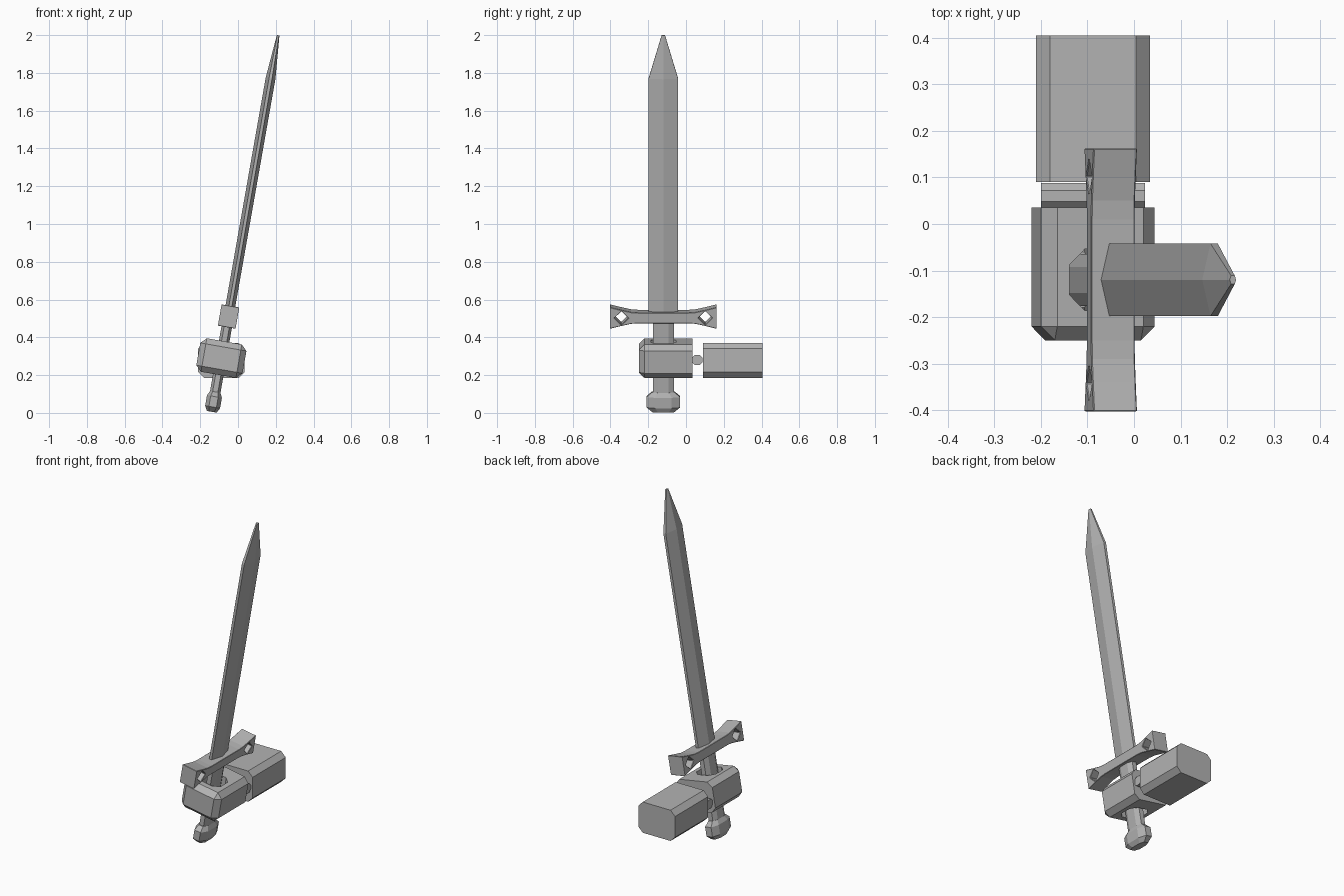
import bpy, bmesh, math
from mathutils import Matrix

if "Cube" in bpy.data.objects:
    bpy.data.objects.remove(bpy.data.objects["Cube"])

GREY = (0.45, 0.45, 0.45, 1)
mat = bpy.data.materials.new("plain_grey")
mat.use_nodes = True
mat.diffuse_color = GREY
mat.node_tree.nodes["Principled BSDF"].inputs["Base Color"].default_value = GREY

TILT = Matrix.Rotation(math.radians(10), 4, 'Y')
SWORD = Matrix.Translation((-0.05, -0.12, 0.51)) @ TILT   # origin at guard centre


def add_object(name, bm, matrix=Matrix()):
    bmesh.ops.recalc_face_normals(bm, faces=bm.faces)
    mesh = bpy.data.meshes.new(name)
    bm.to_mesh(mesh)
    bm.free()
    mesh.materials.append(mat)
    ob = bpy.data.objects.new(name, mesh)
    bpy.context.collection.objects.link(ob)
    ob.matrix_world = matrix
    return ob


def loft(name, rings, matrix):
    """Skin a list of equal-sized point rings and cap both ends."""
    bm = bmesh.new()
    loops = [[bm.verts.new(p) for p in ring] for ring in rings]
    n = len(loops[0])
    for a, b in zip(loops, loops[1:]):
        for i in range(n):
            j = (i + 1) % n
            bm.faces.new((a[i], a[j], b[j], b[i]))
    bm.faces.new(loops[0])
    bm.faces.new(loops[-1])
    return add_object(name, bm, matrix)


def octagon(hx, hy, z):
    """Octagonal ring: a rectangle with cut corners."""
    a, b = hx * 0.5, hy * 0.5
    return [(hx, -b, z), (hx, b, z), (a, hy, z), (-a, hy, z),
            (-hx, b, z), (-hx, -b, z), (-a, -hy, z), (a, -hy, z)]


def chamfered_block(name, size, y0, y1, cut, cut_front, matrix):
    """Box along y with cut long edges, and optionally a cut front rim."""
    bm = bmesh.new()
    bmesh.ops.create_cube(bm, size=1)
    for v in bm.verts:
        v.co.x *= size[0]
        v.co.z *= size[1]
        v.co.y = y0 if v.co.y < 0 else y1
    edges = []
    for e in bm.edges:
        a, b = (v.co for v in e.verts)
        along = abs(a.y - b.y) > 0.01
        front = max(a.y, b.y) < y0 + 0.01
        if along or (cut_front and front):
            edges.append(e)
    bmesh.ops.bevel(bm, geom=edges, offset=cut, segments=1, affect='EDGES')
    return add_object(name, bm, matrix)


# Blade: flattened six-sided section, narrowing to the point
def blade_ring(width, ridge, edge, z):
    return [(ridge, 0, z), (edge, width, z), (-edge, width, z),
            (-ridge, 0, z), (-edge, -width, z), (edge, -width, z)]


loft("blade", [blade_ring(0.078, 0.026, 0.008, 0.0),
               blade_ring(0.078, 0.026, 0.008, 1.28),
               blade_ring(0.009, 0.007, 0.004, 1.512)], SWORD)

# Grip and pommel
loft("grip", [octagon(0.028, 0.056, z) for z in (-0.42, 0)], SWORD)
loft("pommel", [octagon(0.026, 0.058, -0.512), octagon(0.04, 0.088, -0.486),
                octagon(0.04, 0.088, -0.43), octagon(0.028, 0.06, -0.405)], SWORD)

# Crossguard: flared outline with a diamond hole near each end
half = [(0.2825, 0.0575), (0.22, 0.042), (0.17, 0.031), (0.13, 0.028)]
top = half + [(-y, z) for y, z in reversed(half)]
outline = top + [(y, -z) for y, z in reversed(top)]
R = 0.037
holes = [[(s * 0.222 + R, 0), (s * 0.222, R), (s * 0.222 - R, 0), (s * 0.222, -R)]
         for s in (-1, 1)]
curve = bpy.data.curves.new("guard_outline", 'CURVE')
curve.dimensions = '2D'
curve.fill_mode = 'BOTH'
curve.extrude = 0.0475
for pts in [outline] + holes:
    sp = curve.splines.new('POLY')
    sp.points.add(len(pts) - 1)
    for p, (u, v) in zip(sp.points, pts):
        p.co = (u, v, 0, 1)
    sp.use_cyclic_u = True
tmp = bpy.data.objects.new("guard_outline", curve)
bpy.context.collection.objects.link(tmp)
bpy.context.view_layer.update()
flat = bpy.data.meshes.new_from_object(
    tmp.evaluated_get(bpy.context.evaluated_depsgraph_get()))
bm = bmesh.new()
bm.from_mesh(flat)
bpy.data.objects.remove(tmp)
bpy.data.meshes.remove(flat)
bmesh.ops.remove_doubles(bm, verts=bm.verts, dist=0.0005)
for f in bm.faces:
    f.smooth = False
    f.material_index = 0
# Outline axes become y and z, thickness becomes x
bm.transform(Matrix(((0, 0, 1, 0), (1, 0, 0, 0), (0, 1, 0, 0), (0, 0, 0, 1))))
guard = add_object("crossguard", bm, SWORD)
bev = guard.modifiers.new("soft_edges", 'BEVEL')
bev.width = 0.006
bev.segments = 1
bev.limit_method = 'ANGLE'
bev.angle_limit = math.radians(40)

# Hand: tilted block gripping the sword, pierced by an octagonal channel
hand = chamfered_block("hand", (0.248, 0.18), -0.25, 0.035, 0.03, True,
                       Matrix.Translation((-0.088, 0, 0.29)) @ TILT)
cutter = loft("hand_channel_cutter",
              [octagon(0.066, 0.066, z) for z in (-0.36, -0.08)], SWORD)
cutter.hide_render = True
cutter.hide_viewport = True
cutter.display_type = 'WIRE'
cut = hand.modifiers.new("channel", 'BOOLEAN')
cut.object = cutter
cut.operation = 'DIFFERENCE'
cut.solver = 'EXACT'

# Wrist hinge: octagonal pin across the joint
bm = bmesh.new()
bmesh.ops.create_cone(bm, cap_ends=True, segments=8, radius1=0.03, radius2=0.03,
                      depth=0.224)
add_object("wrist_pin", bm, Matrix.Translation((-0.088, 0.06, 0.28))
           @ Matrix.Rotation(math.pi / 2, 4, 'Y')
           @ Matrix.Rotation(math.pi / 8, 4, 'Z'))

# Forearm
chamfered_block("forearm", (0.245, 0.185), 0.09, 0.405, 0.03, False,
                Matrix.Translation((-0.088, 0, 0.278)))
